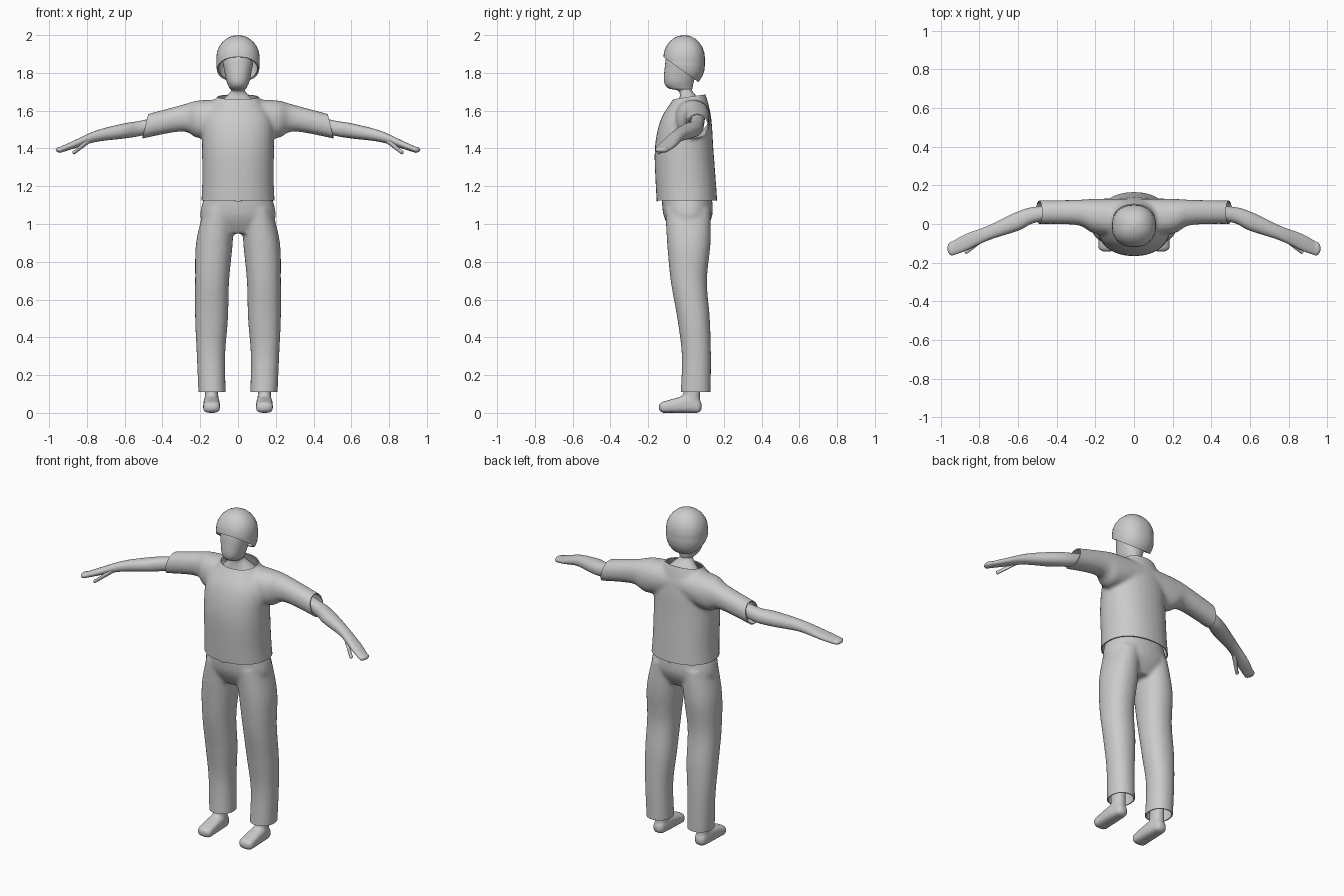
import bpy, bmesh, math
from mathutils import Vector

cube = bpy.data.objects.get("Cube")
if cube:
    bpy.data.objects.remove(cube)

# One plain colour for the whole figure
grey = bpy.data.materials.new("plain grey")
grey.use_nodes = True
grey.diffuse_color = (.6, .6, .6, 1)
grey.node_tree.nodes["Principled BSDF"].inputs["Base Color"].default_value = grey.diffuse_color


def section(x=0, y=0, z=0, wide=0, deep=0, tall=0):
    """Centre of a cross-section and its radii along x, y and z."""
    return Vector((x, y, z, wide, deep, tall))


def interpolate(sections, steps=6):
    """Smooth Catmull-Rom run through the cross-sections."""
    padded = [sections[0], *sections, sections[-1]]
    run = []
    for before, start, end, after in zip(padded, padded[1:], padded[2:], padded[3:]):
        leave, arrive = (end - before) / 2, (after - start) / 2
        for step in range(steps):
            t = step / steps
            bend = (end - start) * 3 - leave * 2 - arrive
            twist = (start - end) * 2 + leave + arrive
            run.append(start + leave * t + bend * t ** 2 + twist * t ** 3)
    return run + [sections[-1]]


def domed_end(last, axis, reach, steps=6):
    """Shrinking sections that round off the end of a loft."""
    rings = []
    for step in range(1, steps + 1):
        angle = math.pi / 2 * step / (steps + .2)
        ring = last.copy()
        ring[axis] += reach * math.sin(angle)
        for radius in range(3, 6):
            ring[radius] *= math.cos(angle)
        rings.append(ring)
    return rings


def loft(bm, axis, sections, dome=0, power=2.2, mirror=False, sides=32):
    """Skin elliptical cross-sections along an axis, on one or both sides."""
    axis = "xyz".index(axis)
    u, v = (other for other in range(3) if other != axis)
    run = interpolate(sections)
    if dome:
        heading = math.copysign(dome, run[-1][axis] - run[0][axis])
        run = domed_end(run[0], axis, -heading)[::-1] + run + domed_end(run[-1], axis, heading)
    for mirrored in {False, mirror}:
        rings = []
        for ring in run:
            verts = []
            for side in range(sides):
                angle = math.tau * side / sides
                point = Vector(ring[:3])
                for direction, wave in ((u, math.cos(angle)), (v, math.sin(angle))):
                    point[direction] += ring[direction + 3] * math.copysign(abs(wave) ** (2 / power), wave)
                if mirrored:
                    point.x = -point.x
                verts.append(bm.verts.new(point))
            rings.append(verts)
        for low, high in zip(rings, rings[1:]):
            for side in range(sides):
                bm.faces.new((low[side - 1], low[side], high[side], high[side - 1]))
        bm.faces.new(rings[0])
        bm.faces.new(rings[-1])


def apply_modifier(obj, kind, **settings):
    modifier = obj.modifiers.new(kind.lower(), kind)
    for key, value in settings.items():
        setattr(modifier, key, value)
    bpy.ops.object.modifier_apply(modifier=modifier.name)


def finish(name, bm, relax=0, cuts=(), thickness=0):
    """Fuse overlapping volumes, trim openings and give cloth its thickness."""
    bmesh.ops.recalc_face_normals(bm, faces=bm.faces[:])
    mesh = bpy.data.meshes.new(name)
    bm.to_mesh(mesh)
    bm.free()
    mesh.materials.append(grey)
    obj = bpy.data.objects.new(name, mesh)
    bpy.context.collection.objects.link(obj)
    bpy.ops.object.select_all(action="DESELECT")
    obj.select_set(True)
    bpy.context.view_layer.objects.active = obj
    if relax:
        apply_modifier(obj, "REMESH", mode="VOXEL", voxel_size=.01)
        apply_modifier(obj, "SMOOTH", iterations=relax)
    if cuts:
        bm = bmesh.new()
        bm.from_mesh(obj.data)
        for point, normal in cuts:
            bmesh.ops.bisect_plane(bm, geom=bm.verts[:] + bm.edges[:] + bm.faces[:],
                                   plane_co=point, plane_no=normal, clear_outer=True)
        bm.to_mesh(obj.data)
        bm.free()
    if thickness:
        apply_modifier(obj, "SOLIDIFY", thickness=thickness, offset=-1)
    bpy.ops.object.shade_smooth_by_angle(angle=math.radians(45))


# Shirt: torso and sleeves fused, then opened at hem, collar and cuffs
bm = bmesh.new()
loft(bm, "z", [section(z=1.05, y=.01, wide=.2, deep=.16),
               section(z=1.2, wide=.19, deep=.16),
               section(z=1.4, y=-.01, wide=.19, deep=.155),
               section(z=1.55, wide=.185, deep=.135),
               section(z=1.65, y=.02, wide=.125, deep=.095),
               section(z=1.72, y=.03, wide=.08, deep=.06)])
loft(bm, "x", [section(x=0, y=.03, z=1.58, deep=.1, tall=.08),
               section(x=.2, y=.04, z=1.555, deep=.09, tall=.1),
               section(x=.3, y=.06, z=1.56, deep=.065, tall=.07),
               section(x=.56, y=.06, z=1.5, deep=.06, tall=.06)], mirror=True)
cuffs = [((side * .49, 0, 1.52), (side, 0, .23)) for side in (1, -1)]
hem = ((0, 0, 1.125), (0, 0, -1))
collar = ((0, .03, 1.675), (0, -.15, 1))
finish("shirt", bm, relax=8, cuts=[hem, collar, *cuffs], thickness=.006)

# Trousers: hips and legs fused, then opened at the ankles
bm = bmesh.new()
loft(bm, "z", [section(z=1.2, wide=.16, deep=.13),
               section(z=1.05, y=.01, wide=.2, deep=.13),
               section(z=.95, y=.01, wide=.16, deep=.08)])
loft(bm, "z", [section(x=.1, y=.01, z=1.08, wide=.08, deep=.12),
               section(x=.125, y=.015, z=.9, wide=.097, deep=.115),
               section(x=.137, y=.015, z=.7, wide=.09, deep=.096),
               section(x=.14, y=.04, z=.5, wide=.087, deep=.086),
               section(x=.143, y=.055, z=.3, wide=.075, deep=.077),
               section(x=.136, y=.05, z=.07, wide=.072, deep=.08)], mirror=True)
finish("trousers", bm, relax=6, cuts=[((0, 0, .11), (0, 0, -1))], thickness=.006)

# Head, from the base of the neck past the chin to the crown
bm = bmesh.new()
loft(bm, "z", [section(z=1.63, y=.03, wide=.11, deep=.07),
               section(z=1.7, wide=.04, deep=.036),
               section(z=1.72, y=-.03, wide=.046, deep=.065),
               section(z=1.76, y=-.037, wide=.062, deep=.08),
               section(z=1.85, y=-.02, wide=.08, deep=.09)], dome=.1)
finish("head", bm)

# Hair: egg shape trimmed on a slope from brow to nape
bm = bmesh.new()
loft(bm, "z", [section(z=height, y=-.01, wide=.115, deep=.11) for height in (1.84, 1.88)], dome=.12)
finish("hair", bm, cuts=[((0, -.12, 1.885), (0, -.72, -1))], thickness=.01)

# Arms with flat mitten hands and thumbs
bm = bmesh.new()
loft(bm, "x", [section(x=.3, y=.065, z=1.56, deep=.035, tall=.04),
               section(x=.5, y=.05, z=1.51, deep=.04, tall=.04),
               section(x=.6, y=.015, z=1.493, deep=.05, tall=.04),
               section(x=.75, y=-.045, z=1.465, deep=.038, tall=.03),
               section(x=.87, y=-.095, z=1.42, deep=.043, tall=.021),
               section(x=.94, y=-.127, z=1.393, deep=.036, tall=.016)], dome=.025, mirror=True)
loft(bm, "x", [section(x=.78, y=-.07, z=1.45, deep=.02, tall=.017),
               section(x=.865, y=-.143, z=1.38, deep=.012, tall=.011)], dome=.012, mirror=True)
finish("arms", bm)

# Feet with ankles reaching up into the trousers
bm = bmesh.new()
loft(bm, "y", [section(x=.14, y=-.12, z=.03, wide=.045, tall=.03),
               section(x=.14, y=0, z=.045, wide=.043, tall=.045),
               section(x=.14, y=.06, z=.035, wide=.035, tall=.035)], dome=.025, power=3, mirror=True)
loft(bm, "z", [section(x=.14, y=.03, z=height, wide=.036, deep=.045) for height in (.05, .2)], mirror=True)
finish("feet", bm, relax=3)
